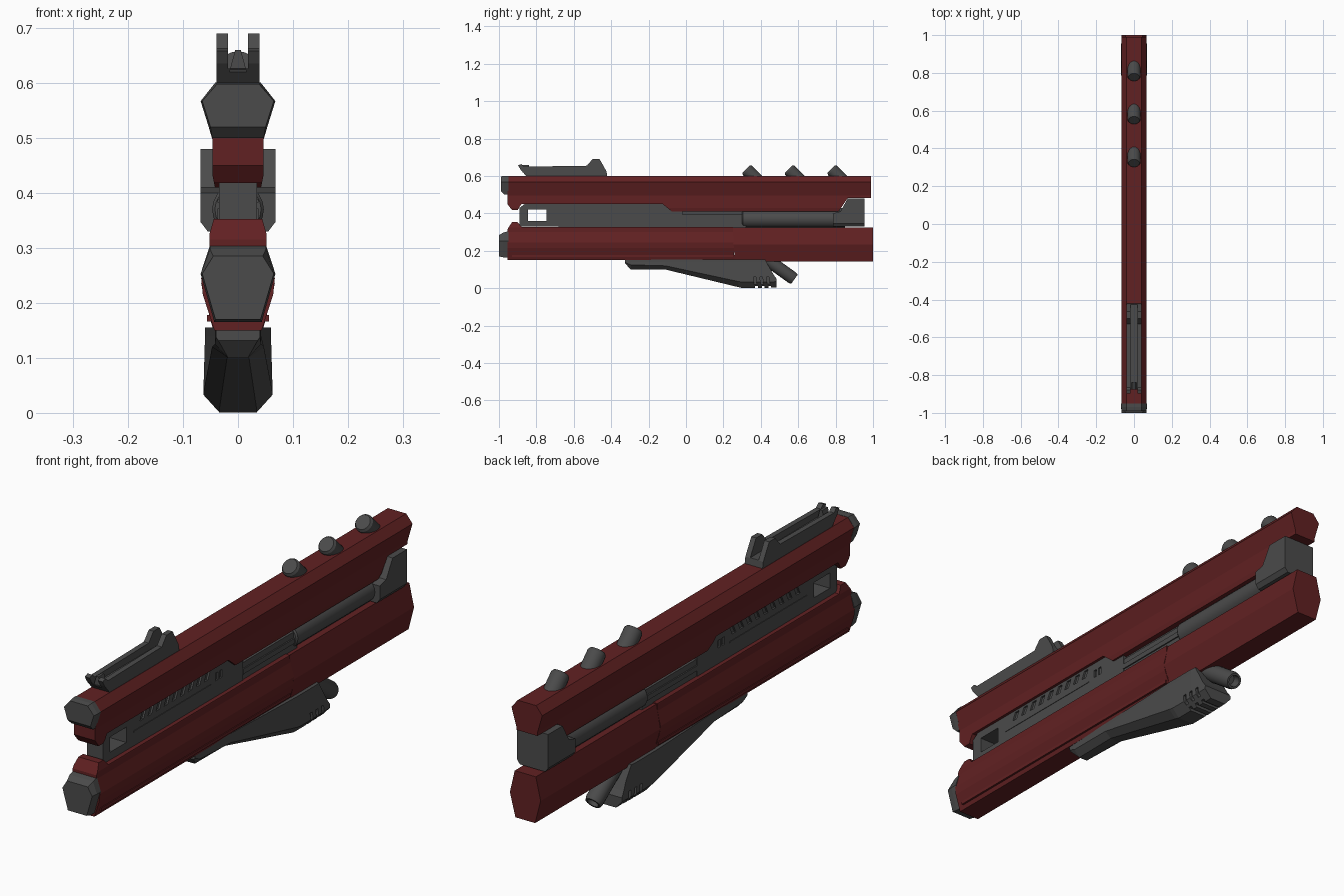
import bpy, bmesh, math
from mathutils import Vector

if "Cube" in bpy.data.objects:
    bpy.data.objects.remove(bpy.data.objects["Cube"])


def material(name, rgb):
    m = bpy.data.materials.new(name)
    m.diffuse_color = (*rgb, 1)
    m.use_nodes = True
    m.node_tree.nodes["Principled BSDF"].inputs["Base Color"].default_value = m.diffuse_color
    return m


RED = material("dark_red", (0.12, 0.015, 0.016))
GREY = material("dark_grey", (0.07, 0.07, 0.07))


def finish(name, bm, mat):
    bmesh.ops.recalc_face_normals(bm, faces=bm.faces)
    me = bpy.data.meshes.new(name)
    bm.to_mesh(me)
    bm.free()
    ob = bpy.data.objects.new(name, me)
    bpy.context.collection.objects.link(ob)
    me.materials.append(mat)
    return ob


def skin(bm, rings):
    """Join closed rings of points into a capped solid."""
    vs = [[bm.verts.new(p) for p in r] for r in rings]
    n = len(vs[0])
    for a, b in zip(vs, vs[1:]):
        for i in range(n):
            j = (i + 1) % n
            bm.faces.new((a[i], a[j], b[j], b[i]))
    bm.faces.new(vs[0])
    bm.faces.new(vs[-1][::-1])


def loft(name, stations, mat=GREY):
    """Stations are (y, half section as (x, z) points), mirrored in x."""
    bm = bmesh.new()
    skin(bm, [[(x, y, z) for x, z in h] + [(-x, y, z) for x, z in reversed(h)]
              for y, h in stations])
    return finish(name, bm, mat)


def side_prisms(name, profiles, x0, x1, mat=GREY):
    """Side profiles of (y, z) points extruded from x0 to x1."""
    bm = bmesh.new()
    for prof in profiles:
        skin(bm, [[(x, y, z) for y, z in prof] for x in (x0, x1)])
    return finish(name, bm, mat)


def rect(y0, y1, z0, z1, shear=0):
    return [(y0, z0), (y1, z0), (y1 + shear, z1), (y0 + shear, z1)]


def boolean(ob, cutter, op):
    mod = ob.modifiers.new("cut", 'BOOLEAN')
    mod.operation, mod.object, mod.solver = op, cutter, 'EXACT'
    dg = bpy.context.evaluated_depsgraph_get()
    me = bpy.data.meshes.new_from_object(ob.evaluated_get(dg))
    ob.modifiers.clear()
    ob.data = me
    bpy.data.objects.remove(cutter)
    return ob


def body(name, half, profile, mat=RED):
    """Cross-section run along y, trimmed to a side silhouette."""
    ob = loft(name, [(-1.1, half), (1.1, half)], mat)
    return boolean(ob, side_prisms("trim", [profile], -0.2, 0.2), 'INTERSECT')


def tube(name, p0, p1, profile, mat=GREY, n=20):
    """Turned part: (distance, radius) rings along p0 -> p1."""
    p0, p1 = Vector(p0), Vector(p1)
    d = (p1 - p0).normalized()
    u = Vector((1, 0, 0))
    v = d.cross(u)
    bm = bmesh.new()
    skin(bm, [[p0 + d * t + (u * math.cos(k * math.tau / n) + v * math.sin(k * math.tau / n)) * r
               for k in range(n)] for t, r in profile])
    ob = finish(name, bm, mat)
    bpy.context.view_layer.objects.active = ob
    ob.select_set(True)
    bpy.ops.object.shade_smooth_by_angle(angle=math.radians(30))
    ob.select_set(False)
    return ob


# upper and lower red housings
body("upper_housing", [(.04, .6), (.067, .567), (.046, .495), (.046, .43), (.04, .40)],
     [(-.955, .61), (.99, .61), (.99, .482), (.865, .482), (.815, .41), (-.075, .41),
      (-.125, .45), (-.88, .45), (-.9, .418), (-.93, .418), (-.955, .45)])
body("lower_front_housing", [(.044, .353), (.052, .325), (.052, .30), (.067, .245),
                             (.064, .215), (.043, .15)],
     [(-.955, .14), (.26, .14), (.25, .328), (-.88, .328), (-.9, .353), (-.93, .353),
      (-.955, .315)])
body("lower_rear_housing", [(.046, .325), (.067, .235), (.043, .142)],
     [(.26, .1), (1, .1), (1, .4), (.25, .4), (.25, .2), (.26, .19)])
side_prisms("lower_housing_lug", [rect(-.23, -.06, .142, .16)], -.042, .042, RED)
for s in (-1, 1):
    side_prisms("housing_ledge", [rect(-.93, .25, .166, .178)], s * .044, s * .056, RED)

# grey front caps
loft("upper_front_cap", [(-.95, [(.041, .601), (.068, .567), (.047, .5)]),
                         (-.97, [(.041, .601), (.068, .567), (.047, .5)]),
                         (-.99, [(.038, .598), (.065, .567), (.05, .52)])])
loft("lower_front_cap", [(-.95, [(.051, .305), (.068, .253), (.043, .165)]),
                         (-.975, [(.051, .298), (.068, .253), (.043, .165)]),
                         (-1, [(.045, .285), (.065, .253), (.041, .17)])])

# slide with window, slanted serrations and small ports
slide = side_prisms("slide", [[(-.89, .33), (-.02, .325), (-.02, .415), (-.075, .415),
                               (-.125, .452), (-.86, .452), (-.89, .43)]], -.035, .035)
boolean(slide, side_prisms("window", [rect(-.845, -.745, .36, .42)], -.1, .1), 'DIFFERENCE')
slots = [rect(-.66 + i * .05, -.638 + i * .05, .412, .442, .015) for i in range(9)]
slots += [rect(-.19, -.175, .39, .42), rect(-.165, -.15, .39, .42)]
for s in (-1, 1):
    boolean(slide, side_prisms("slots", slots, s * .028, s * .06), 'DIFFERENCE')
    side_prisms("slide_strip", [rect(-.70, -.22, .383, .388)], s * .034, s * .037)

# barrel, guide rod and rear block
side_prisms("guide_rod", [rect(-.04, .32, .32, .395)], -.032, .032)
side_prisms("inner_core", [rect(-.04, .85, .31, .43)], -.02, .02)
side_prisms("guide_rib", [rect(-.02, .3, .352, .372)], -.037, .037)
tube("barrel", (0, .3, .37), (0, .85, .37), [(0, .042), (.006, .047), (.55, .047)])
body("rear_block", [(.068, .48), (.068, .347), (.055, .33)],
     [(.785, .32), (.955, .32), (.955, .48), (.865, .48), (.825, .41), (.785, .40)], GREY)

# sight: two rails with posts, and a small blade
sight = side_prisms("sight", [[(-.85, .595), (-.42, .595), (-.425, .625), (-.462, .69),
                               (-.5, .69), (-.53, .655), (-.865, .65), (-.88, .664),
                               (-.898, .658), (-.885, .635)]], -.039, .039)
boolean(sight, loft("channel", [(-1, [(.018, .75), (.018, .626)]),
                                (-.3, [(.018, .75), (.018, .626)])]), 'DIFFERENCE')
loft("sight_blade", [(-.875, [(.005, .66), (.016, .62)]), (-.84, [(.005, .66), (.016, .62)])])

# three slanted knobs on the top
for y in (.322, .549, .777):
    tube("top_knob", (0, y + .075, .562), (0, y, .637),
         [(0, .035), (.097, .035), (.106, .029)])

# underslung pod with grip grooves
def pod(wt, wm, zm, wb, zb):
    return [(wt, .155), (wt, .14), (wm, zm), (wb, zb)]


under = loft("under_pod", [(-.325, pod(.04, .04, .138, .036, .132)),
                           (-.295, pod(.042, .042, .125, .018, .10)),
                           (-.11, pod(.045, .047, .12, .02, .10)),
                           (.28, pod(.06, .063, .036, .034, .006)),
                           (.30, pod(.06, .063, .033, .034, .001)),
                           (.40, pod(.06, .063, .033, .034, .001)),
                           (.485, pod(.05, .062, .035, .034, .004))])
boolean(under, side_prisms("pod_trim", [[(.40, .2), (.43, .14), (.47, .07), (.495, .035),
                                         (.6, .035), (.6, .2)]], -.1, .1), 'DIFFERENCE')
grooves = [rect(y, y + .014, -.02, .06, -.01) for y in (.37, .405, .44)]
for s in (-1, 1):
    boolean(under, side_prisms("grooves", grooves, s * .052, s * .1), 'DIFFERENCE')
boolean(under, side_prisms("notches", [rect(y, y + .014, -.02, .012) for y in (.37, .405, .44)],
                           -.1, .1), 'DIFFERENCE')

# hollow nozzle pointing back and down
tube("nozzle", (0, .43, .155), (0, .58, .048),
     [(0, .034), (.17, .034), (.184, .030), (.184, .022), (.15, .02)])
